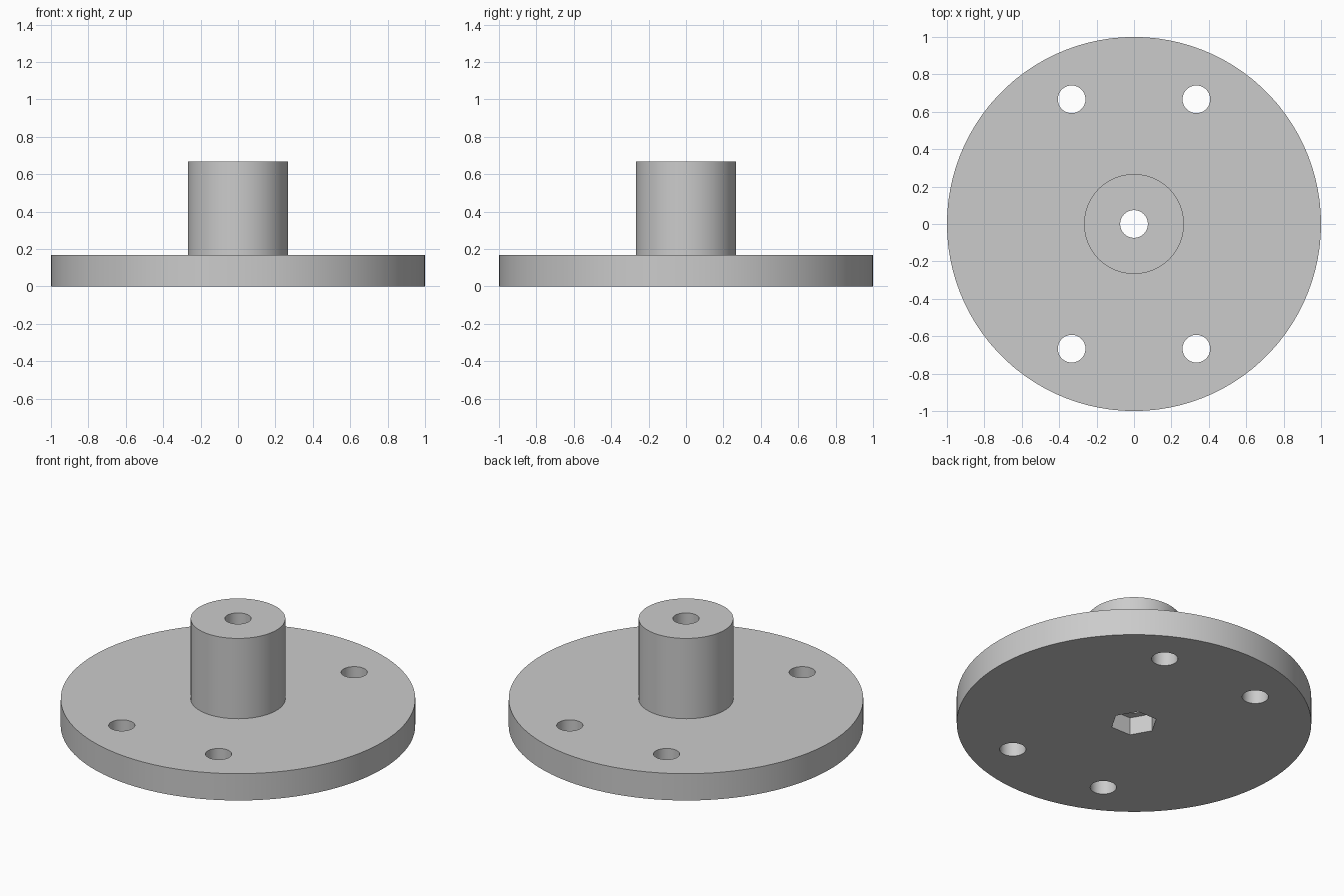
import bpy
import math

cube = bpy.data.objects.get("Cube")
if cube:
    bpy.data.objects.remove(cube, do_unlink=True)

# Sizes
PLATE_R, PLATE_H = 1.0, 0.167
HUB_R, TOP = 0.267, 0.667
HOLE_R = 0.074
NUT_R, NUT_DEPTH = 0.133, 0.11
SEGMENTS = 100

grey = bpy.data.materials.new("plain grey")
grey.use_nodes = True
colour = (0.6, 0.6, 0.6, 1)
grey.diffuse_color = colour
grey.node_tree.nodes["Principled BSDF"].inputs["Base Color"].default_value = colour


def cylinder(name, radius, z0, z1, x=0, y=0, sides=SEGMENTS, turn=0):
    bpy.ops.mesh.primitive_cylinder_add(
        vertices=sides, radius=radius, depth=z1 - z0,
        location=(x, y, (z0 + z1) / 2), rotation=(0, 0, turn))
    obj = bpy.context.object
    obj.name = name
    obj.data.materials.append(grey)
    return obj


def combine(target, tool, operation):
    mod = target.modifiers.new(operation.lower(), 'BOOLEAN')
    mod.operation = operation
    mod.solver = 'EXACT'
    mod.object = tool
    bpy.context.view_layer.objects.active = target
    bpy.ops.object.modifier_apply(modifier=mod.name)
    bpy.data.objects.remove(tool, do_unlink=True)


# Round plate with the raised hub
flange = cylinder("hub_flange", PLATE_R, 0, PLATE_H)
combine(flange, cylinder("hub", HUB_R, PLATE_H / 2, TOP), 'UNION')

# Centre bore and the hexagonal nut pocket underneath, corners along x
combine(flange, cylinder("bore", HOLE_R, -0.1, TOP + 0.1, sides=48), 'DIFFERENCE')
combine(flange, cylinder("nut_pocket", NUT_R, -0.1, NUT_DEPTH, sides=6,
                         turn=math.pi / 2), 'DIFFERENCE')

# Four mounting holes
for x in (-1 / 3, 1 / 3):
    for y in (-2 / 3, 2 / 3):
        combine(flange, cylinder("mounting_hole", HOLE_R, -0.1, PLATE_H + 0.1,
                                 x, y, sides=48), 'DIFFERENCE')

# Smooth round walls, sharp rims
bpy.ops.object.select_all(action='DESELECT')
flange.select_set(True)
bpy.context.view_layer.objects.active = flange
bpy.ops.object.shade_smooth_by_angle(angle=math.radians(30))
